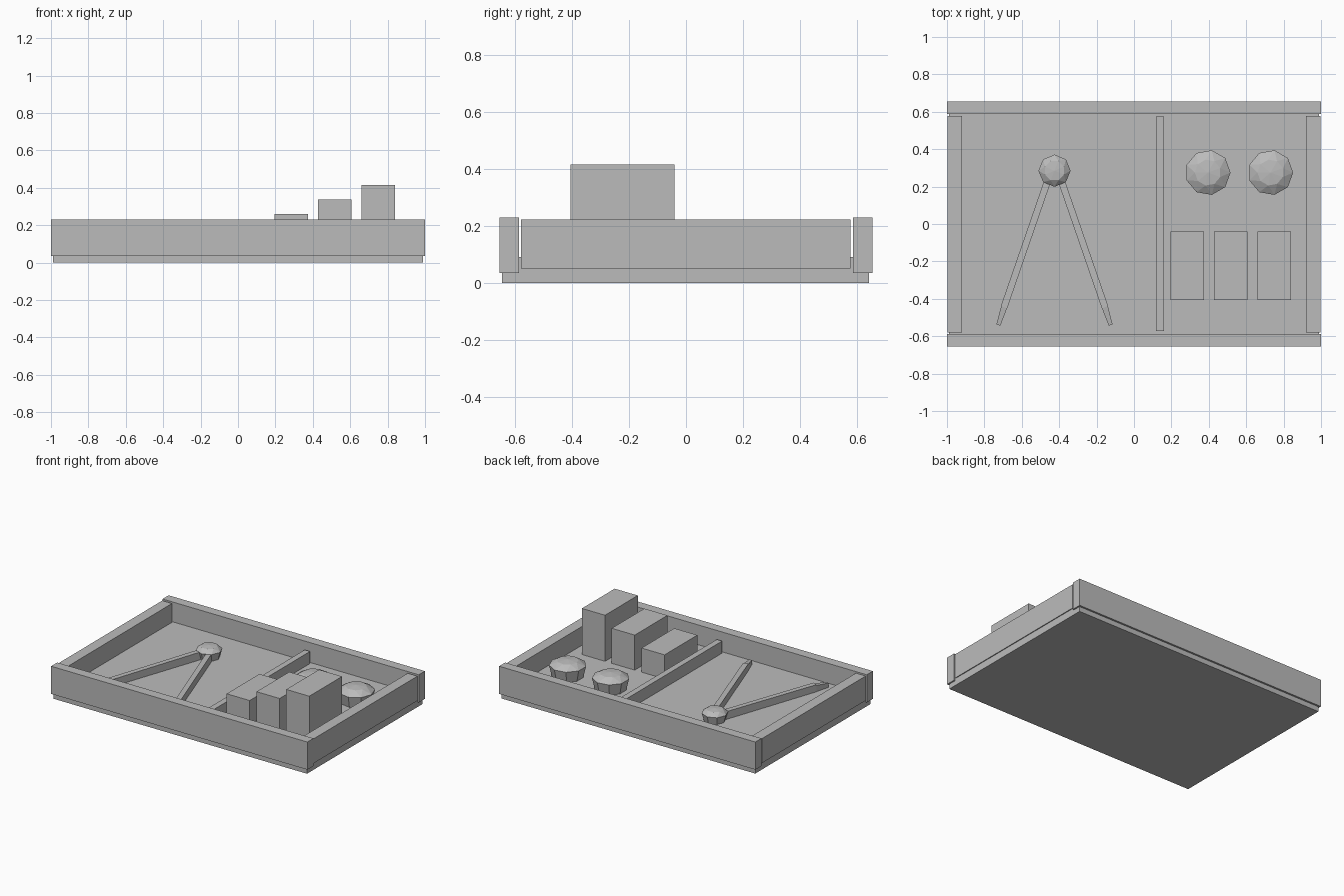
import bpy, bmesh
from math import sin, cos, pi, atan2, hypot

cube = bpy.data.objects.get("Cube")
if cube:
    bpy.data.objects.remove(cube, do_unlink=True)

GREY = (0.5, 0.5, 0.5, 1)
grey = bpy.data.materials.new("plain grey")
grey.use_nodes = True
grey.diffuse_color = GREY
grey.node_tree.nodes["Principled BSDF"].inputs["Base Color"].default_value = GREY

FLOOR = 0.09


def finish(name, bm):
    bmesh.ops.recalc_face_normals(bm, faces=bm.faces)
    mesh = bpy.data.meshes.new(name)
    bm.to_mesh(mesh)
    bm.free()
    mesh.materials.append(grey)
    obj = bpy.data.objects.new(name, mesh)
    bpy.context.collection.objects.link(obj)
    return obj


def box(name, x, y, z):
    """Box from its low and high limits on each axis."""
    bm = bmesh.new()
    bmesh.ops.create_cube(bm, size=1)
    for v in bm.verts:
        v.co = [lo + (hi - lo) * (c + 0.5) for c, (lo, hi) in zip(v.co, (x, y, z))]
    return finish(name, bm)


def knob(name, x, y, profile, sides):
    """Faceted round part turned from (radius, height) rings, closed by a point."""
    bm = bmesh.new()
    rings = []
    for i, (r, z) in enumerate(profile[:-1]):
        turn = 0.5 * (i // 2)
        rings.append([bm.verts.new((x + r * cos((k + turn) * 2 * pi / sides),
                                    y + r * sin((k + turn) * 2 * pi / sides), z))
                      for k in range(sides)])
    bm.faces.new(rings[0])
    for i, (low, high) in enumerate(zip(rings, rings[1:])):
        for k in range(sides):
            n = (k + 1) % sides
            if (i + 1) % 2:
                bm.faces.new((low[k], low[n], high[n], high[k]))
            else:
                bm.faces.new((low[k], low[n], high[k]))
                bm.faces.new((low[n], high[n], high[k]))
    peak = bm.verts.new((x, y, profile[-1][1]))
    for k in range(sides):
        bm.faces.new((rings[-1][k], rings[-1][(k + 1) % sides], peak))
    return finish(name, bm)


def bar(name, start, end, w0, w1, top0, top1):
    """Flat bar on the floor that may narrow and drop along its length."""
    dx, dy = end[0] - start[0], end[1] - start[1]
    length = hypot(dx, dy)
    nx, ny = -dy / length, dx / length
    bm = bmesh.new()
    loops = []
    for (px, py), w, top in ((start, w0, top0), (end, w1, top1)):
        h = w / 2
        loops.append([bm.verts.new((px + s * nx * h, py + s * ny * h, z))
                      for s, z in ((-1, FLOOR), (1, FLOOR), (1, top), (-1, top))])
    a, b = loops
    bm.faces.new(a)
    bm.faces.new(b)
    for k in range(4):
        n = (k + 1) % 4
        bm.faces.new((a[k], a[n], b[n], b[k]))
    return finish(name, bm)


# Tray: base, long walls, short walls and divider
box("tray_base", (-0.99, 0.99), (-0.645, 0.642), (0, FLOOR))
box("front_wall", (-1, 1), (-0.655, -0.587), (0.035, 0.23))
box("back_wall", (-1, 1), (0.587, 0.655), (0.035, 0.23))
box("left_wall", (0.92, 0.996), (-0.58, 0.578), (0.05, 0.223))
box("right_wall", (-0.996, -0.92), (-0.58, 0.578), (0.05, 0.223))
box("divider", (0.118, 0.16), (-0.572, 0.575), (FLOOR - 0.01, 0.175))

# Three blocks rising in steps
for name, x, top in (("low_block", 0.195, 0.26), ("middle_block", 0.428, 0.337),
                     ("tall_block", 0.66, 0.415)):
    box(name, (x, x + 0.18), (-0.405, -0.04), (FLOOR - 0.01, top))

# Two rounded lumps
lump = ((0.1, FLOOR - 0.01), (0.121, 0.17), (0.07, 0.2), (0, 0.207))
for name, x in (("inner_lump", 0.395), ("outer_lump", 0.73)):
    knob(name, x, 0.275, lump, 9)

# Dividers tool: faceted hub with two splayed legs and points
HUB_X = -0.425
knob("hub", HUB_X, 0.285,
     ((0.07, FLOOR), (0.086, 0.145), (0.055, 0.17), (0, 0.175)), 8)
for side, s in (("left", 1), ("right", -1)):
    knee = (HUB_X + s * 0.27, -0.445)
    bar(side + "_leg", (HUB_X + s * 0.03, 0.25), knee, 0.036, 0.036, 0.145, 0.14)
    bar(side + "_point", (knee[0] - s * 0.003, knee[1] + 0.008),
        (HUB_X + s * 0.3, -0.54), 0.034, 0.022, 0.135, 0.12)
